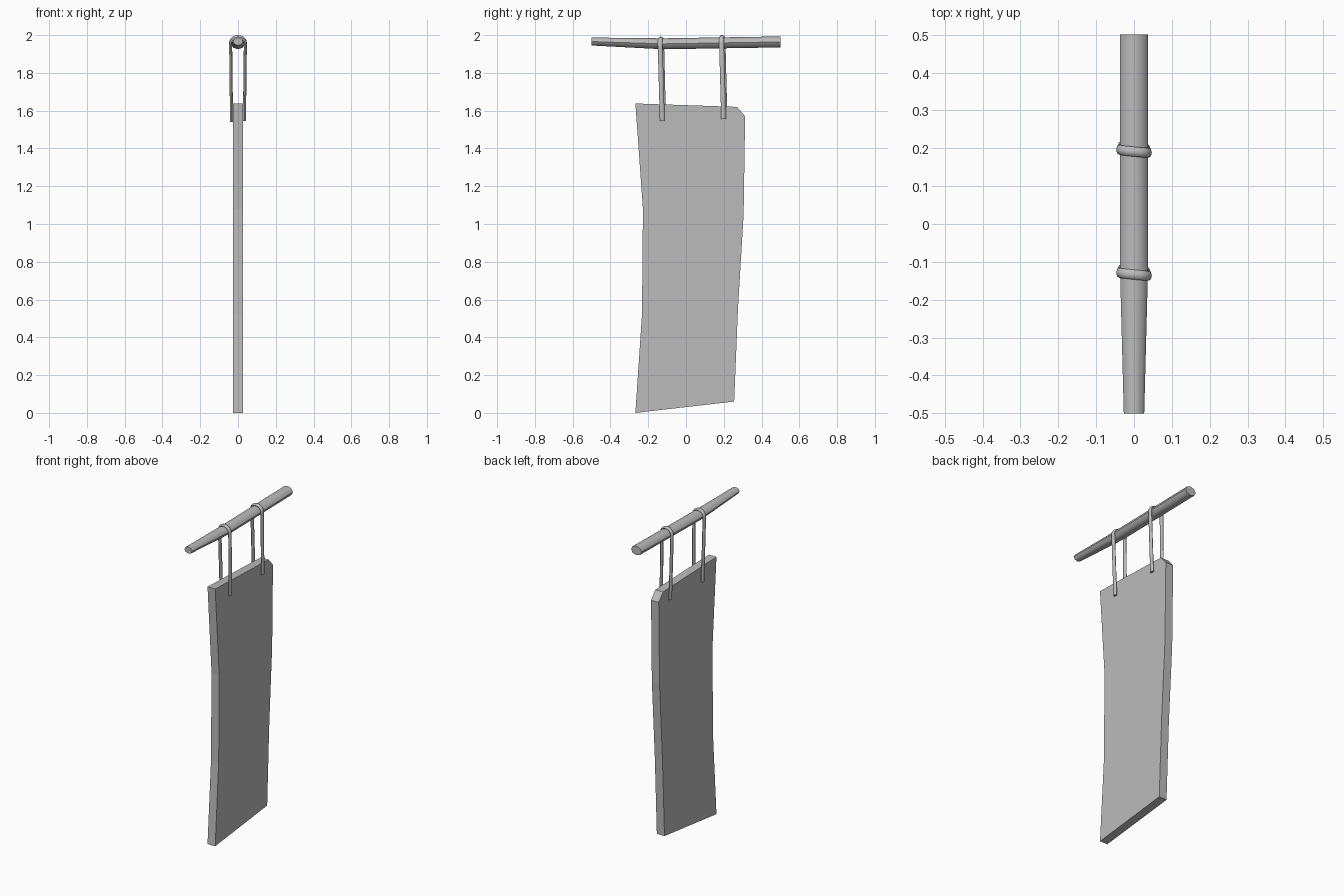
import bpy, bmesh, math
from mathutils import Vector

cube = bpy.data.objects.get("Cube")
if cube:
    bpy.data.objects.remove(cube, do_unlink=True)

grey = bpy.data.materials.new("plain_grey")
grey.use_nodes = True
COLOUR = (0.5, 0.5, 0.5, 1)
grey.diffuse_color = COLOUR
grey.node_tree.nodes["Principled BSDF"].inputs["Base Color"].default_value = COLOUR


def make_object(name, bm, smooth=False):
    bmesh.ops.recalc_face_normals(bm, faces=bm.faces)
    mesh = bpy.data.meshes.new(name)
    bm.to_mesh(mesh)
    bm.free()
    obj = bpy.data.objects.new(name, mesh)
    bpy.context.collection.objects.link(obj)
    mesh.materials.append(grey)
    if smooth:
        bpy.ops.object.select_all(action='DESELECT')
        obj.select_set(True)
        bpy.context.view_layer.objects.active = obj
        bpy.ops.object.shade_smooth_by_angle(angle=math.radians(50))
    return obj


def loft(name, rings):
    """Skin a list of equal point rings and cap both ends."""
    bm = bmesh.new()
    loops = [[bm.verts.new(p) for p in ring] for ring in rings]
    for a, b in zip(loops, loops[1:]):
        for i in range(len(a)):
            j = (i + 1) % len(a)
            bm.faces.new((a[i], a[j], b[j], b[i]))
    bm.faces.new(loops[0])
    bm.faces.new(loops[-1])
    return make_object(name, bm, smooth=True)


def ellipse(rx, rz, sides):
    steps = [math.tau * i / sides for i in range(sides)]
    return [(rx * math.cos(a), rz * math.sin(a)) for a in steps]


# Tapered, slightly bent pole: (y, centre z, half width, half height)
stations = [(-0.5, 1.966, 0.027, 0.021), (-0.12, 1.954, 0.037, 0.029),
            (0.5, 1.964, 0.037, 0.029)]
loft("pole", [[(x, y, z + c) for x, c in ellipse(rx, rz, 8)]
              for y, z, rx, rz in stations])


# Hanging loops, each passing over the pole and down both sides of the banner
def hanging_loop(name, y, top, bottom):
    arch = [(0.039 * math.cos(math.pi * i / 8),
             top - 0.04 + 0.032 * math.sin(math.pi * i / 8)) for i in range(9)]
    path = [(0.034, bottom + 0.005)] + arch + [(-0.034, bottom)]
    rings = []
    for i, (x, z) in enumerate(path):
        before, after = path[max(i - 1, 0)], path[min(i + 1, len(path) - 1)]
        tangent = Vector((after[0] - before[0], 0, after[1] - before[1])).normalized()
        side = tangent.cross(Vector((0, 1, 0)))
        lean = 0.012 * (top - z) / (top - bottom)
        centre = Vector((x, y - 0.1 * x + lean, z))
        rings.append([centre + side * u + Vector((0, v, 0))
                      for u, v in ellipse(0.008, 0.013, 8)])
    loft(name, rings)


hanging_loop("front_loop", -0.134, 1.992, 1.54)
hanging_loop("back_loop", 0.191, 2.0, 1.55)

# Banner: ragged outline with one clipped corner, extruded across x
outline = [(-0.268, 1.638), (0.27, 1.62), (0.313, 1.57), (0.305, 1.05),
           (0.275, 0.55), (0.255, 0.06), (-0.268, 0.0), (-0.233, 0.52),
           (-0.228, 1.08)]
half = 0.027
bm = bmesh.new()
face = bm.faces.new([bm.verts.new((-half, y, z)) for y, z in outline])
extruded = bmesh.ops.extrude_face_region(bm, geom=[face])["geom"]
bmesh.ops.translate(bm, vec=(2 * half, 0, 0),
                    verts=[v for v in extruded if isinstance(v, bmesh.types.BMVert)])
make_object("banner", bm)
